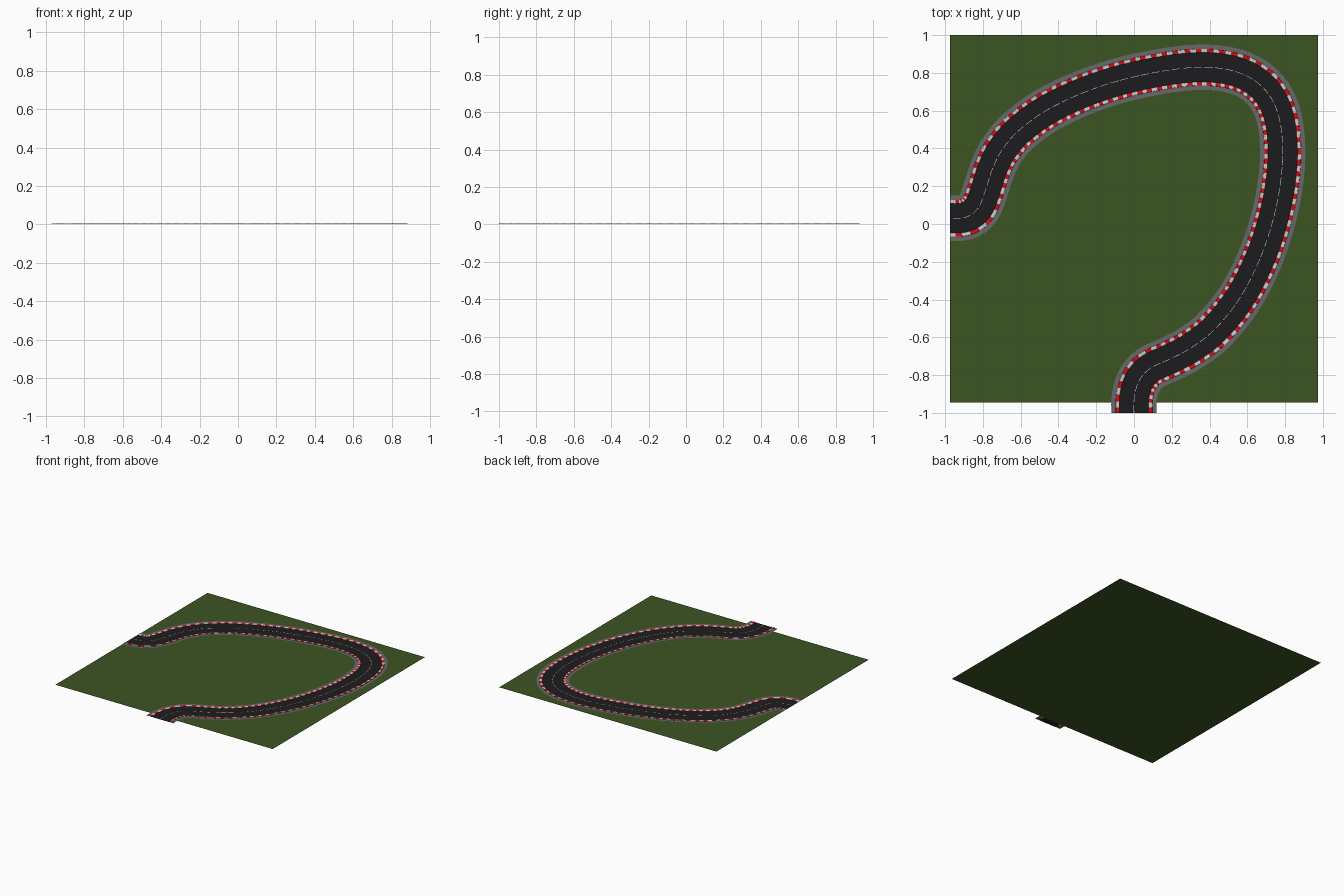
import bpy, math
from mathutils import Vector
from mathutils.geometry import interpolate_bezier

if "Cube" in bpy.data.objects:
    bpy.data.objects.remove(bpy.data.objects["Cube"])

# Centre line control points, from the front end round to the left end
PATH = [(0, -1), (0.003, -0.907), (0.03, -0.825), (0.085, -0.765), (0.19, -0.715),
        (0.295, -0.66), (0.42, -0.565), (0.555, -0.40), (0.66, -0.20), (0.73, 0.0),
        (0.773, 0.2), (0.787, 0.4), (0.762, 0.585), (0.69, 0.715), (0.56, 0.80),
        (0.365, 0.83), (0.10, 0.80), (-0.18, 0.728), (-0.44, 0.615), (-0.61, 0.495),
        (-0.70, 0.39), (-0.75, 0.29), (-0.786, 0.18), (-0.825, 0.085), (-0.885, 0.038),
        (-0.973, 0.03)]


def material(name, rgb):
    m = bpy.data.materials.new(name)
    m.diffuse_color = (*rgb, 1)
    m.use_nodes = True
    m.node_tree.nodes["Principled BSDF"].inputs["Base Color"].default_value = m.diffuse_color
    return m


def mesh_object(name, verts, faces, mat):
    me = bpy.data.meshes.new(name)
    me.from_pydata(verts, [], faces)
    me.materials.append(mat)
    ob = bpy.data.objects.new(name, me)
    bpy.context.collection.objects.link(ob)
    return ob


def sample_path(step):
    """Smooth spline through PATH, resampled at even spacing."""
    p = [Vector((x, y, 0)) for x, y in PATH]
    tan = []
    for i in range(len(p)):
        a, b = p[max(i - 1, 0)], p[min(i + 1, len(p) - 1)]
        tan.append((b - a).normalized())
    tan[0], tan[-1] = Vector((0, 1, 0)), Vector((-1, 0, 0))
    dense = []
    for i in range(len(p) - 1):
        h = (p[i + 1] - p[i]).length / 3
        dense += interpolate_bezier(p[i], p[i] + tan[i] * h,
                                    p[i + 1] - tan[i + 1] * h, p[i + 1], 40)[:-1]
    dense.append(p[-1])
    length = sum((b - a).length for a, b in zip(dense, dense[1:]))
    n = round(length / step)
    out, run, target = [dense[0]], 0, length / n
    for a, b in zip(dense, dense[1:]):
        run += (b - a).length
        if run >= target * len(out) and len(out) < n:
            out.append(b)
    return out + [dense[-1]]


pts = sample_path(0.014)
N = len(pts)
sides = []
for i in range(N):
    t = (pts[min(i + 1, N - 1)] - pts[max(i - 1, 0)]).normalized()
    sides.append(Vector((t.y, -t.x, 0)))
sides[0], sides[-1] = Vector((1, 0, 0)), Vector((0, 1, 0))


def lift(i):
    """The track rises gently off the ground away from its two ends."""
    return 0.001 + 0.002 * min(1, min(i, N - 1 - i) / 40)


def strip(name, bands, mat, pick=lambda i: True):
    """Ribbons along the path; each band is a profile of (offset, height)."""
    verts, faces = [], []
    for band in bands:
        for i in range(N - 1):
            if not pick(i):
                continue
            for (o0, h0), (o1, h1) in zip(band, band[1:]):
                k = len(verts)
                for j, o, h in ((i, o0, h0), (i, o1, h1), (i + 1, o1, h1), (i + 1, o0, h0)):
                    v = pts[j] + sides[j] * o
                    v.z = lift(j) + h
                    v.x = max(v.x, -0.973)
                    verts.append(v)
                faces.append((k, k + 1, k + 2, k + 3))
    return mesh_object(name, verts, faces, mat)


def both(profile):
    """Band on the right side plus its mirror on the left."""
    return [profile, [(-o, h) for o, h in reversed(profile)]]


# Ground
G = 0.973
mesh_object("grass_ground", [(-G, 1 - 2 * G, 0), (G, 1 - 2 * G, 0), (G, 1, 0), (-G, 1, 0)],
            [(0, 1, 2, 3)], material("grass", (0.045, 0.09, 0.016)))

# Asphalt and grey verges
strip("road", [[(-0.078, 0), (0.078, 0)]], material("asphalt", (0.012, 0.012, 0.013)))
strip("verge", both([(0.097, 0), (0.12, 0)]), material("concrete", (0.14, 0.14, 0.15)))

# Raised kerbs in alternating colours
kerb = [(0.078, 0), (0.080, 0.0015), (0.096, 0.0025), (0.097, 0)]
strip("red_kerb", both(kerb), material("red", (0.65, 0.005, 0.008)), lambda i: i // 2 % 2 == 0)
strip("white_kerb", both(kerb), material("white", (0.6, 0.6, 0.6)), lambda i: i // 2 % 2 == 1)

# Thin dashed centre line
strip("centre_line", [[(-0.0014, 0.0006), (0.0014, 0.0006)]],
      material("paint", (0.6, 0.6, 0.6)), lambda i: i % 4 != 3)
